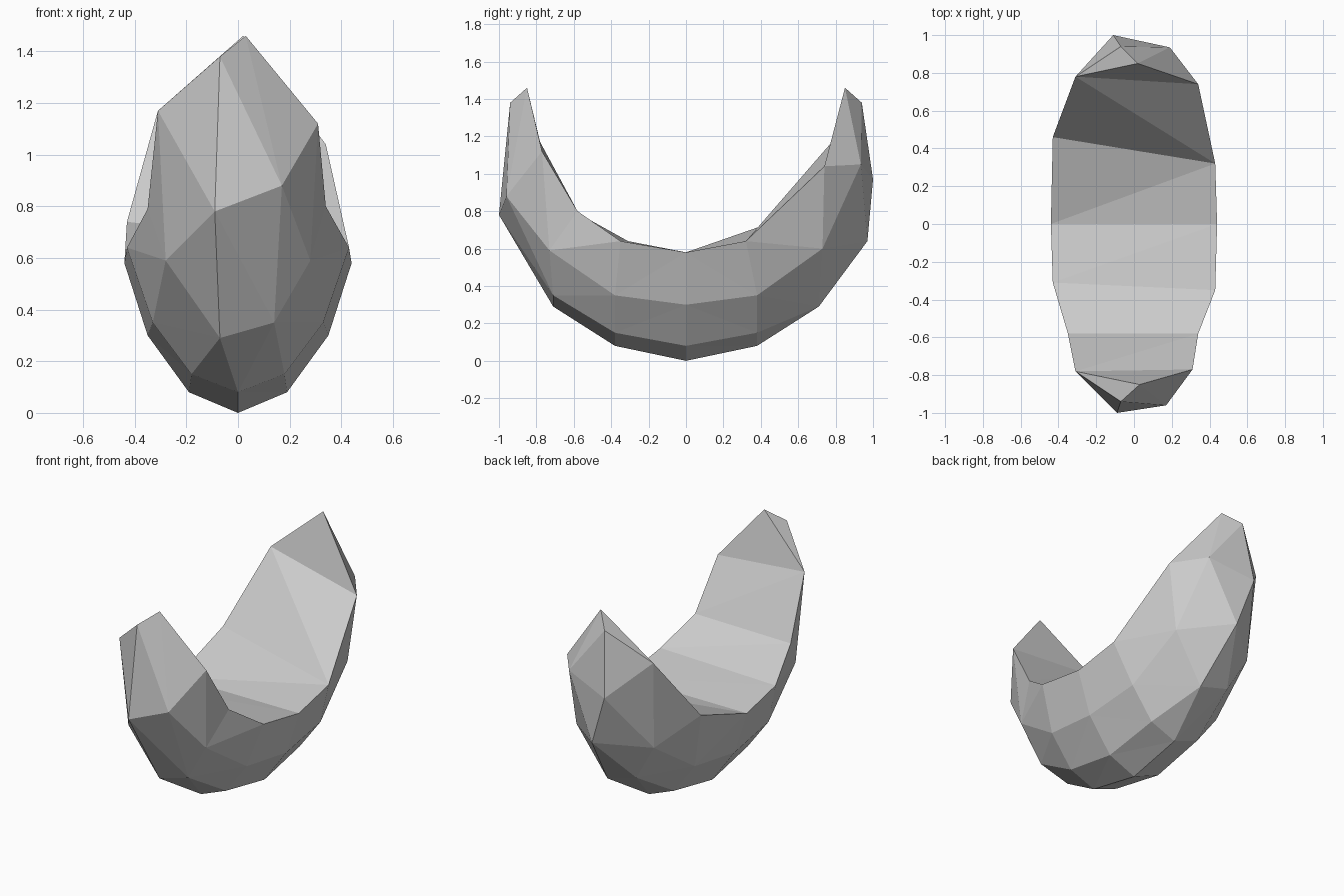
import bpy
import bmesh
from mathutils import Vector

default_cube = bpy.data.objects.get("Cube")
if default_cube:
    bpy.data.objects.remove(default_cube, do_unlink=True)


def mirrored_arc(y, profile):
    """Underside of one cross-section, from the -x side over the keel to +x."""
    left = [(-x, y, z) for x, z in profile]
    right = [(x, y, z) for x, z in reversed(profile) if x > 0]
    return left + right


# Cross-sections from the front tip to the back tip, each running -x rim to +x rim
belly = mirrored_arc(0, [(.44, .58), (.35, .3), (.19, .08), (0, 0)])
shoulder = [(.33, .35), (.18, .15), (0, .08)]
front_tip = [(-.07, -.94, 1.38), (.03, -.85, 1.46)]
front_end = [(-.31, -.78, 1.17), (-.09, -1, .78), (.17, -.96, .88), (.31, -.77, 1.12)]
front_bend = [(-.35, -.58, .79), (-.28, -.73, .59), (-.07, -.71, .29),
              (.14, -.71, .35), (.28, -.73, .59), (.34, -.58, .8)]
front_shoulder = [(-.43, -.31, .64), *mirrored_arc(-.38, shoulder), (.43, -.35, .64)]

# The back sections share their rim corners, so the rim has fewer steps there
rim_left, rim_right = (-.43, .46, .74), (.43, .32, .64)
side_left, side_right = (-.28, .73, .59), (.28, .73, .6)
back_shoulder = [rim_left, *mirrored_arc(.38, shoulder), rim_right]
back_bend = [rim_left, side_left, (-.14, .71, .35), (.07, .71, .29), side_right, rim_right]
back_keel = [rim_left, side_left, (0, .97, .64), side_right, rim_right]
back_end = [(-.31, .78, 1.17), (-.11, 1, .97), (.19, .935, 1.05), (.34, .74, 1.04)]
back_tip = [(-.07, .94, 1.38), (.02, .85, 1.46)]

sections = [front_tip, front_end, front_bend, front_shoulder, belly,
            back_shoulder, back_bend, back_keel, back_end, back_tip]

bm = bmesh.new()
corners = {}


def corner(point):
    if point not in corners:
        corners[point] = bm.verts.new(point)
    return corners[point]


def triangle(*points):
    if len(set(points)) == 3:
        bm.faces.new([corner(p) for p in points])


def join_sections(a, b):
    """Fill between two sections with triangles, taking the neater diagonal each time."""
    def cost(i, j):
        if i >= len(a) or j >= len(b):
            return float("inf")
        drift = abs(i / (len(a) - 1) - j / (len(b) - 1))
        return (Vector(a[i]) - Vector(b[j])).length + drift

    i = j = 0
    while i < len(a) - 1 or j < len(b) - 1:
        if cost(i + 1, j) < cost(i, j + 1):
            triangle(a[i], a[i + 1], b[j])
            i += 1
        else:
            triangle(a[i], b[j + 1], b[j])
            j += 1


for index, (a, b) in enumerate(zip(sections, sections[1:])):
    # Rounded outer skin
    join_sections(a, b)
    # Flat inner side, spanning from rim to rim
    if index in (0, 7):
        triangle(a[0], a[-1], b[0])
        triangle(a[-1], b[-1], b[0])
    else:
        triangle(a[0], a[-1], b[-1])
        triangle(a[0], b[-1], b[0])

bmesh.ops.recalc_face_normals(bm, faces=bm.faces)
mesh = bpy.data.meshes.new("crescent_slice")
bm.to_mesh(mesh)
bm.free()

# Plain grey, flat shaded
grey = bpy.data.materials.new("light_grey")
grey.use_nodes = True
colour = (.6, .6, .6, 1)
grey.diffuse_color = colour
grey.node_tree.nodes["Principled BSDF"].inputs["Base Color"].default_value = colour
mesh.materials.append(grey)

crescent = bpy.data.objects.new("crescent_slice", mesh)
bpy.context.collection.objects.link(crescent)
